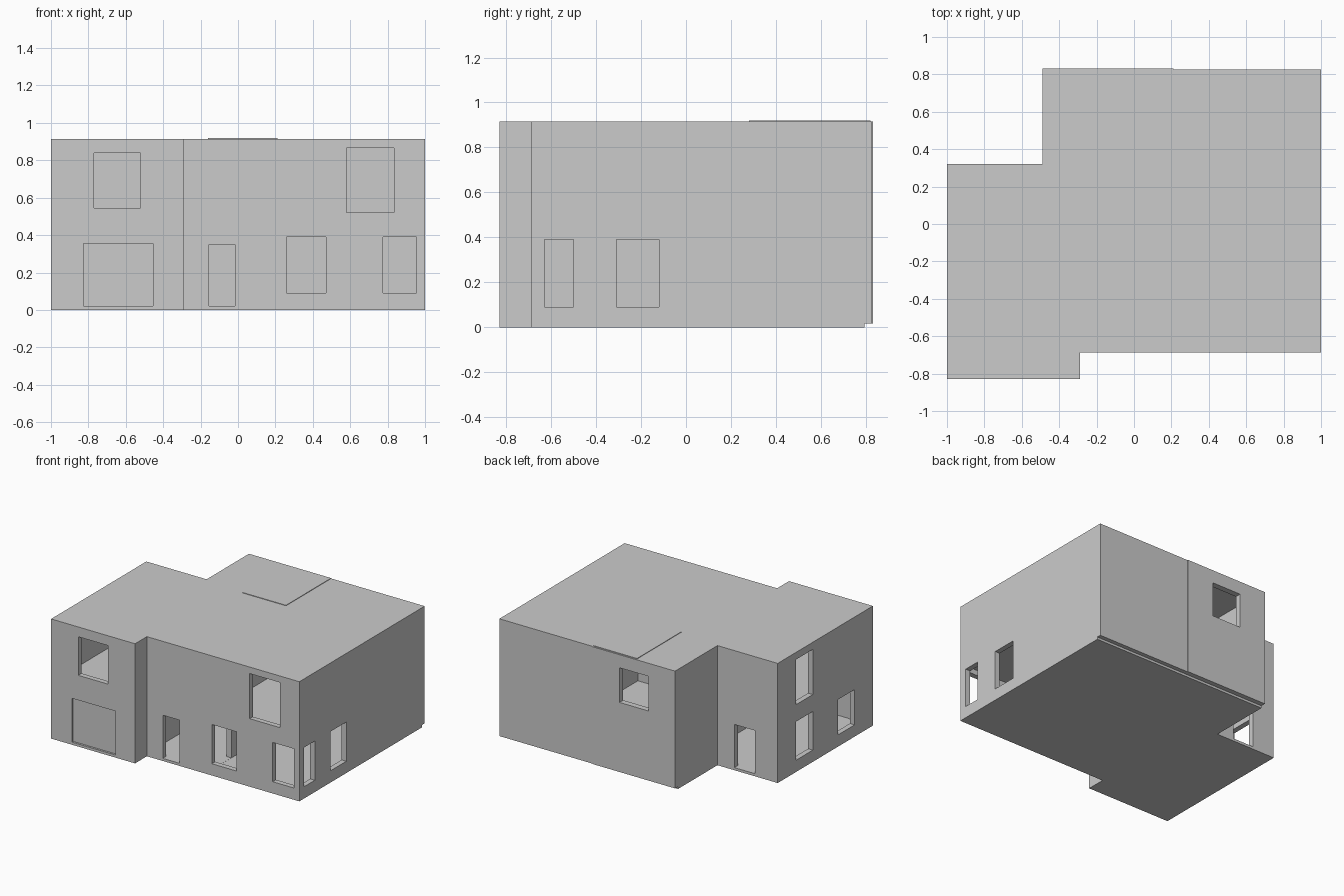
import bpy, bmesh

if "Cube" in bpy.data.objects:
    bpy.data.objects.remove(bpy.data.objects["Cube"])

H = 0.915   # roof height
T = 0.04    # wall thickness


def link(name, bm):
    bmesh.ops.recalc_face_normals(bm, faces=bm.faces)
    me = bpy.data.meshes.new(name)
    bm.to_mesh(me)
    bm.free()
    ob = bpy.data.objects.new(name, me)
    bpy.context.collection.objects.link(ob)
    return ob


def boxes(name, specs):
    """One mesh of separate boxes given as (x0, x1, y0, y1, z0, z1)."""
    bm = bmesh.new()
    for x0, x1, y0, y1, z0, z1 in specs:
        vs = bmesh.ops.create_cube(bm, size=1)["verts"]
        for v in vs:
            v.co.x = x1 if v.co.x > 0 else x0
            v.co.y = y1 if v.co.y > 0 else y0
            v.co.z = z1 if v.co.z > 0 else z0
    return link(name, bm)


def prism(name, outline, z0, z1):
    bm = bmesh.new()
    face = bm.faces.new([bm.verts.new((x, y, z0)) for x, y in outline])
    top = bmesh.ops.extrude_face_region(bm, geom=[face])["geom"]
    for g in top:
        if isinstance(g, bmesh.types.BMVert):
            g.co.z = z1
    return link(name, bm)


def cut(ob, specs):
    cutter = boxes("cutter", specs)
    cutter.hide_render = True
    mod = ob.modifiers.new("cut", "BOOLEAN")
    mod.operation, mod.solver, mod.object = "DIFFERENCE", "EXACT", cutter
    bpy.context.view_layer.objects.active = ob
    bpy.ops.object.modifier_apply(modifier=mod.name)
    bpy.data.objects.remove(cutter)


# Solid shell of the house
house = prism("house_walls", [
    (-1, -0.83), (-0.29, -0.83), (-0.29, -0.687), (1, -0.687), (1, 0.827),
    (0.21, 0.827), (0.21, 0.832), (-0.49, 0.832), (-0.49, 0.32), (-1, 0.32)], 0, H)

# Rooms on both storeys: left wing, hall, right side, back room
plan = [(-0.96, -0.33, -0.79, 0.28), (-0.29, 0.19, -0.647, 0.27),
        (0.23, 0.96, -0.647, 0.787), (-0.45, 0.19, 0.31, 0.787)]
storeys = [(0.02, 0.43), (0.46, 0.895)]
cut(house, [r + s for r in plan for s in storeys])

# Openings by wall: (from, to, bottom, top)
D = 0.05
along_x = {
    -0.83: [(-0.77, -0.52, 0.545, 0.84), (-0.825, -0.455, 0.02, 0.355)],
    -0.687: [(-0.155, -0.015, 0.02, 0.35), (0.26, 0.47, 0.09, 0.39),
             (0.775, 0.955, 0.09, 0.39), (0.58, 0.835, 0.52, 0.865)],
    0.83: [(-0.265, -0.02, 0.55, 0.815)],
    0.32: [(-0.81, -0.634, 0.02, 0.35)],
}
along_y = {
    1: [(-0.63, -0.5, 0.09, 0.39), (-0.31, -0.12, 0.09, 0.39)],
    -1: [(-0.104, 0.1, 0.515, 0.86), (-0.104, 0.1, 0.09, 0.385),
         (-0.61, -0.406, 0.09, 0.36)],
}
holes = [(a, b, y - D, y + D, z0, z1)
         for y, ws in along_x.items() for a, b, z0, z1 in ws]
holes += [(x - D, x + D, a, b, z0, z1)
          for x, ws in along_y.items() for a, b, z0, z1 in ws]
# Passage between hall and right side on the ground floor
holes.append((0.17, 0.25, -0.64, -0.41, 0.021, 0.429))
cut(house, holes)

# Undercut along the base of the back wall
cut(house, [(-0.6, 1.1, 0.795, 0.9, -0.1, 0.018)])

# Garage door set slightly into its opening
boxes("garage_door", [(-0.825, -0.455, -0.815, -0.795, 0.02, 0.355)])

# Thin raised roof panel over the back room
boxes("roof_panel", [(-0.16, 0.21, 0.28, 0.82, H - 0.01, H + 0.004)])
